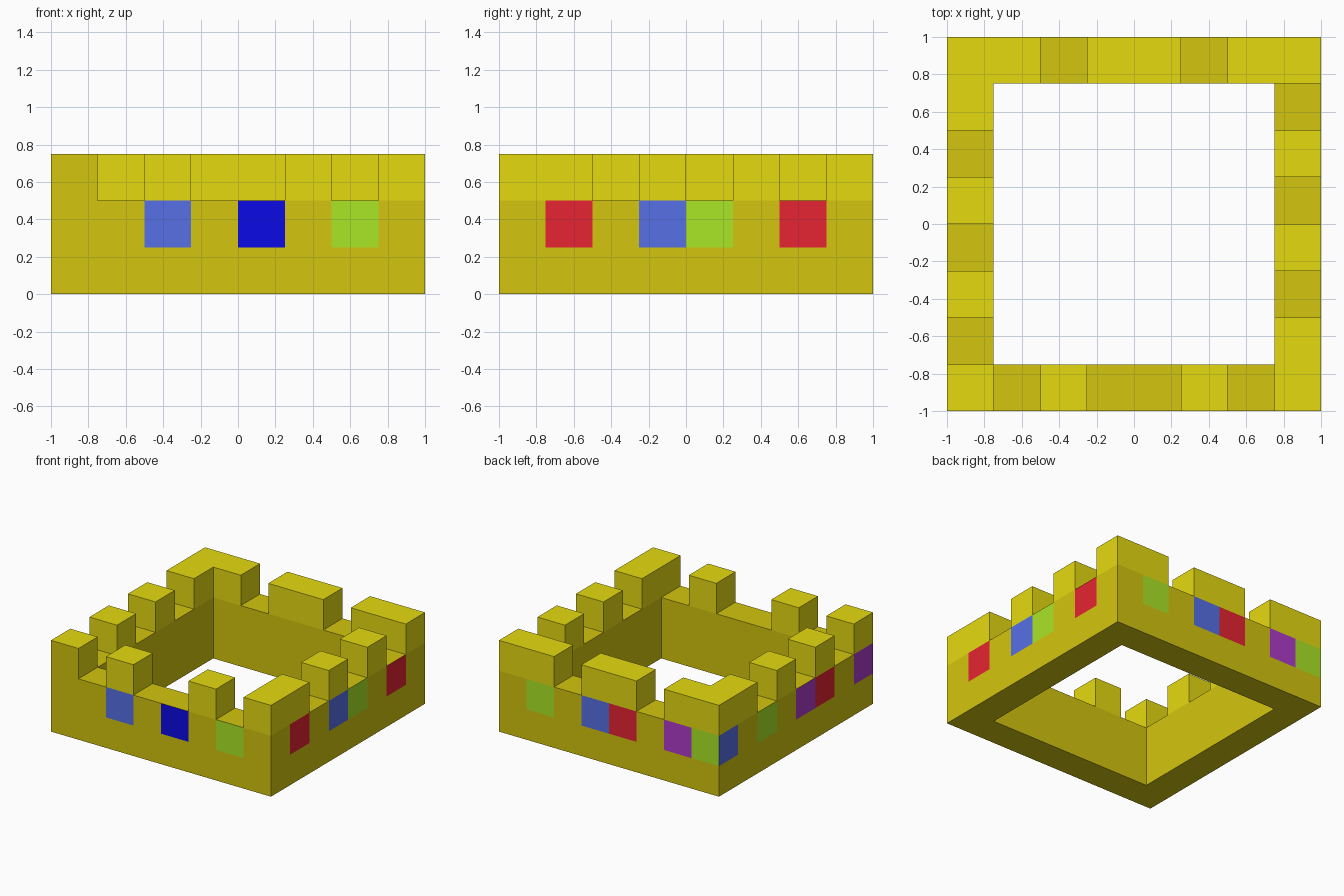
import bpy
import bmesh
from mathutils import Vector

cube = bpy.data.objects.get("Cube")
if cube:
    bpy.data.objects.remove(cube, do_unlink=True)

UNIT = 0.25

# Plan from back to front: '#' merlon on wall, '.' low wall, ' ' open courtyard
PLAN = ["##.##.##",
        "#      .",
        ".      #",
        "#      .",
        ".      #",
        "#      .",
        ".      #",
        "#.#..#.#"]

# Painted squares on each outer side, in order of rising x or y
PANELS = {(0, -1, 0): "--s-b-g-",
          (1, 0, 0): "-r-sg-r-",
          (0, 1, 0): "gp-rs-g-",
          (-1, 0, 0): "p-rp-g-s"}


def make_material(name, hex_code):
    def linear(c):
        return c / 12.92 if c <= 0.04045 else ((c + 0.055) / 1.055) ** 2.4
    colour = [linear(v / 255) for v in bytes.fromhex(hex_code)] + [1]
    mat = bpy.data.materials.new(name)
    mat.use_nodes = True
    mat.diffuse_color = colour
    shader = mat.node_tree.nodes["Principled BSDF"]
    shader.inputs["Base Color"].default_value = colour
    shader.inputs["Roughness"].default_value = 0.8
    return mat


KEYS = "-lsbgrp"
MATERIALS = [make_material("dark_yellow", "D4C50E"),
             make_material("light_yellow", "E6DA10"),
             make_material("soft_blue", "5770E6"),
             make_material("deep_blue", "0C0AE6"),
             make_material("lime_green", "AAE626"),
             make_material("red", "E62432"),
             make_material("purple", "AE3CC9")]

# Cells of the wall (two high) and of the merlons on top
wall, merlons = set(), set()
for row, line in enumerate(reversed(PLAN)):
    for col, mark in enumerate(line):
        if mark != " ":
            wall |= {(col, row, 0), (col, row, 1)}
        if mark == "#":
            merlons.add((col, row, 2))
solid = wall | merlons

AXES = [Vector(a) for a in ((1, 0, 0), (0, 1, 0), (0, 0, 1))]


def build_blocks(name, cells, paint):
    """Join unit blocks into one outer skin and colour each face by rule."""
    bm = bmesh.new()
    for cell in sorted(cells):
        centre = Vector(cell) + Vector((0.5, 0.5, 0.5)) - Vector((4, 4, 0))
        for i in range(3):
            for sign in (1, -1):
                n = AXES[i] * sign
                side = tuple(int(v) for v in n)
                if tuple(a + b for a, b in zip(cell, side)) in solid:
                    continue
                u, v = AXES[(i + 1) % 3] / 2, AXES[(i + 2) % 3] / 2 * sign
                mid = centre + n / 2
                corners = (mid - u - v, mid + u - v, mid + u + v, mid - u + v)
                face = bm.faces.new([bm.verts.new(c * UNIT) for c in corners])
                face.material_index = KEYS.index(paint(cell, side))
    bmesh.ops.remove_doubles(bm, verts=bm.verts, dist=0.001)
    mesh = bpy.data.meshes.new(name)
    bm.to_mesh(mesh)
    bm.free()
    for mat in MATERIALS:
        mesh.materials.append(mat)
    obj = bpy.data.objects.new(name, mesh)
    bpy.context.collection.objects.link(obj)
    return obj


def wall_paint(cell, side):
    # Only the upper course on the outside carries painted squares
    col, row, level = cell
    outer = (col + side[0]) in (-1, 8) or (row + side[1]) in (-1, 8)
    if level == 1 and outer and side in PANELS:
        return PANELS[side][col if side[1] else row]
    return "-"


def merlon_paint(cell, side):
    # The front face of one corner merlon matches the wall
    return "-" if cell == (0, 0, 2) and side == (0, -1, 0) else "l"


build_blocks("castle_wall", wall, wall_paint)
build_blocks("battlements", merlons, merlon_paint)
